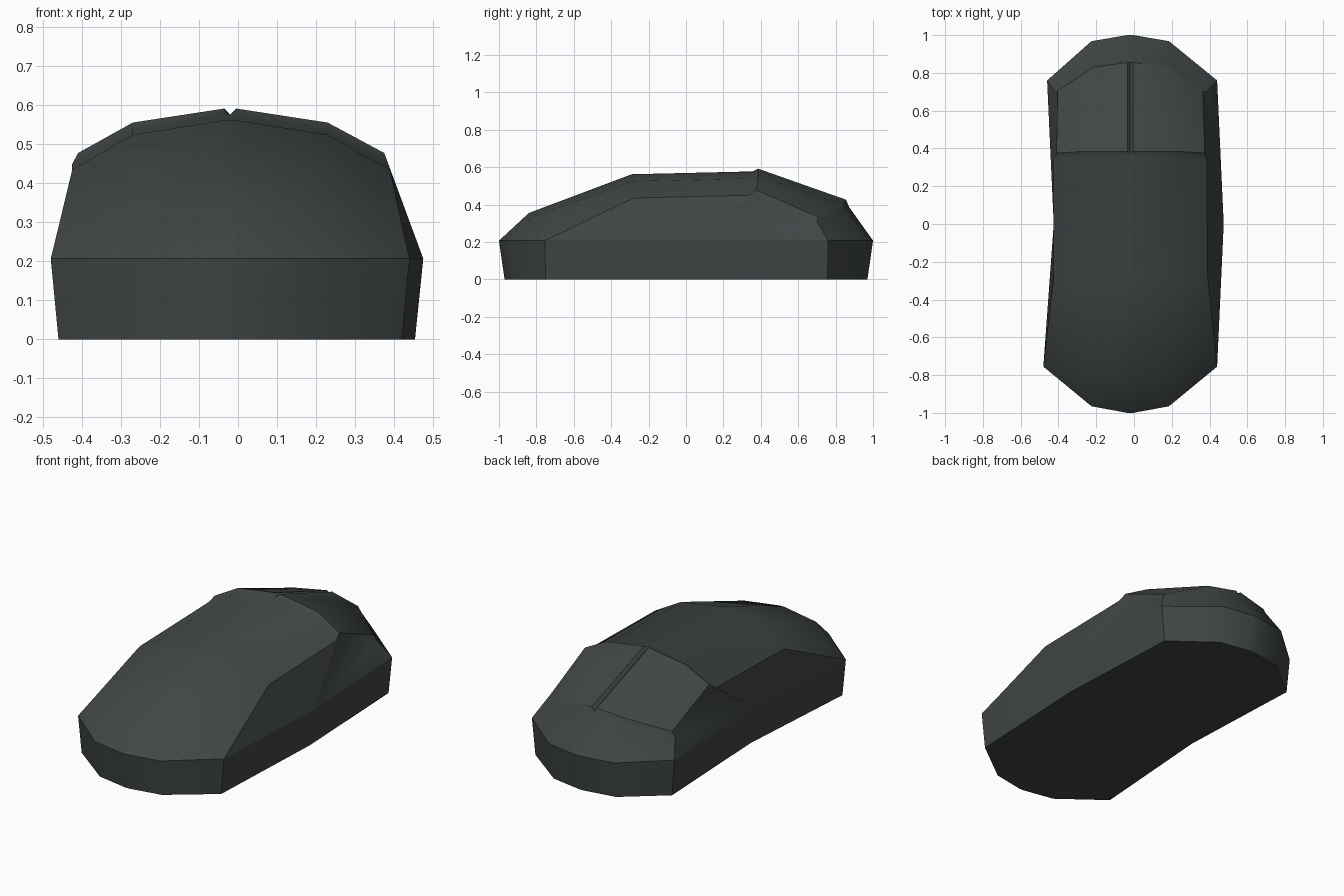
import bpy, bmesh, math

if "Cube" in bpy.data.objects:
    bpy.data.objects.remove(bpy.data.objects["Cube"])

shell = bpy.data.materials.new("charcoal_plastic")
shell.diffuse_color = (0.052, 0.062, 0.060, 1)
shell.use_nodes = True
shell.node_tree.nodes["Principled BSDF"].inputs["Base Color"].default_value = shell.diffuse_color

CX = -0.02   # centre line of the shell
GROOVE = 0.015

# Shell rows from front to back:
# left x, right x, half width of shoulder, then (y, z) of edge, shoulder, centre, groove depth
rows = [
    (-0.48, 0.44, 0.205, (-0.755, 0.207), (-0.965, 0.207), (-1.0, 0.207), 0),
    (-0.462, 0.423, 0.225, (-0.60, 0.281), (-0.82, 0.335), (-0.84, 0.355), 0),
    (-0.425, 0.39, 0.25, (-0.28, 0.435), (-0.285, 0.525), (-0.29, 0.562), 0),
    (-0.425, 0.385, 0.25, (0.345, 0.45), (0.35, 0.54), (0.355, 0.577), 0),
    (-0.41, 0.375, 0.25, (0.375, 0.478), (0.385, 0.556), (0.385, 0.592), 0.016),
    (-0.405, 0.365, 0.195, (0.705, 0.335), (0.83, 0.402), (0.855, 0.426), 0.02),
    (-0.42, 0.385, 0.20, (0.70, 0.31), (0.845, 0.37), (0.873, 0.385), 0),
    (-0.46, 0.44, 0.205, (0.76, 0.207), (0.968, 0.207), (1.0, 0.207), 0),
]

bm = bmesh.new()
grid = []
for xl, xr, m, e, s, c, g in rows:
    pts = [(xl, *e), (CX - m, *s), (CX - GROOVE, *c), (CX, c[0], c[1] - g),
           (CX + GROOVE, *c), (CX + m, *s), (xr, *e)]
    grid.append([bm.verts.new(p) for p in pts])

# Top surface with raised buttons and centre groove
for a, b in zip(grid, grid[1:]):
    for i in range(6):
        bm.faces.new((a[i], a[i + 1], b[i + 1], b[i]))

# Upper side panels, fanned from the waist point of each side
waist = {0: bm.verts.new((-0.425, 0, 0.207)), 6: bm.verts.new((0.475, 0, 0.207))}
for col, w in waist.items():
    for a, b in zip(grid, grid[1:]):
        bm.faces.new((w, a[col], b[col]))

# Lower wall tapering in to the base
rim = grid[0] + [waist[6]] + grid[-1][::-1] + [waist[0]]
base = []
for v in rim:
    x, y, z = v.co
    base.append(bm.verts.new((CX + (x - CX) * 0.957, y * (0.97 if abs(y) > 0.9 else 0.995), 0)))
n = len(rim)
for i in range(n):
    j = (i + 1) % n
    bm.faces.new((rim[i], rim[j], base[j], base[i]))
bm.faces.new(base)
bmesh.ops.recalc_face_normals(bm, faces=bm.faces)

mesh = bpy.data.meshes.new("mouse_shell")
bm.to_mesh(mesh)
bm.free()
mesh.materials.append(shell)
obj = bpy.data.objects.new("mouse_shell", mesh)
bpy.context.collection.objects.link(obj)

# Smooth shading, with crisp rim line between wall and top
bpy.context.view_layer.objects.active = obj
obj.select_set(True)
bpy.ops.object.shade_smooth_by_angle(angle=math.radians(33))
for ed in mesh.edges:
    if all(abs(mesh.vertices[v].co.z - 0.207) < 0.001 for v in ed.vertices):
        ed.use_edge_sharp = True
